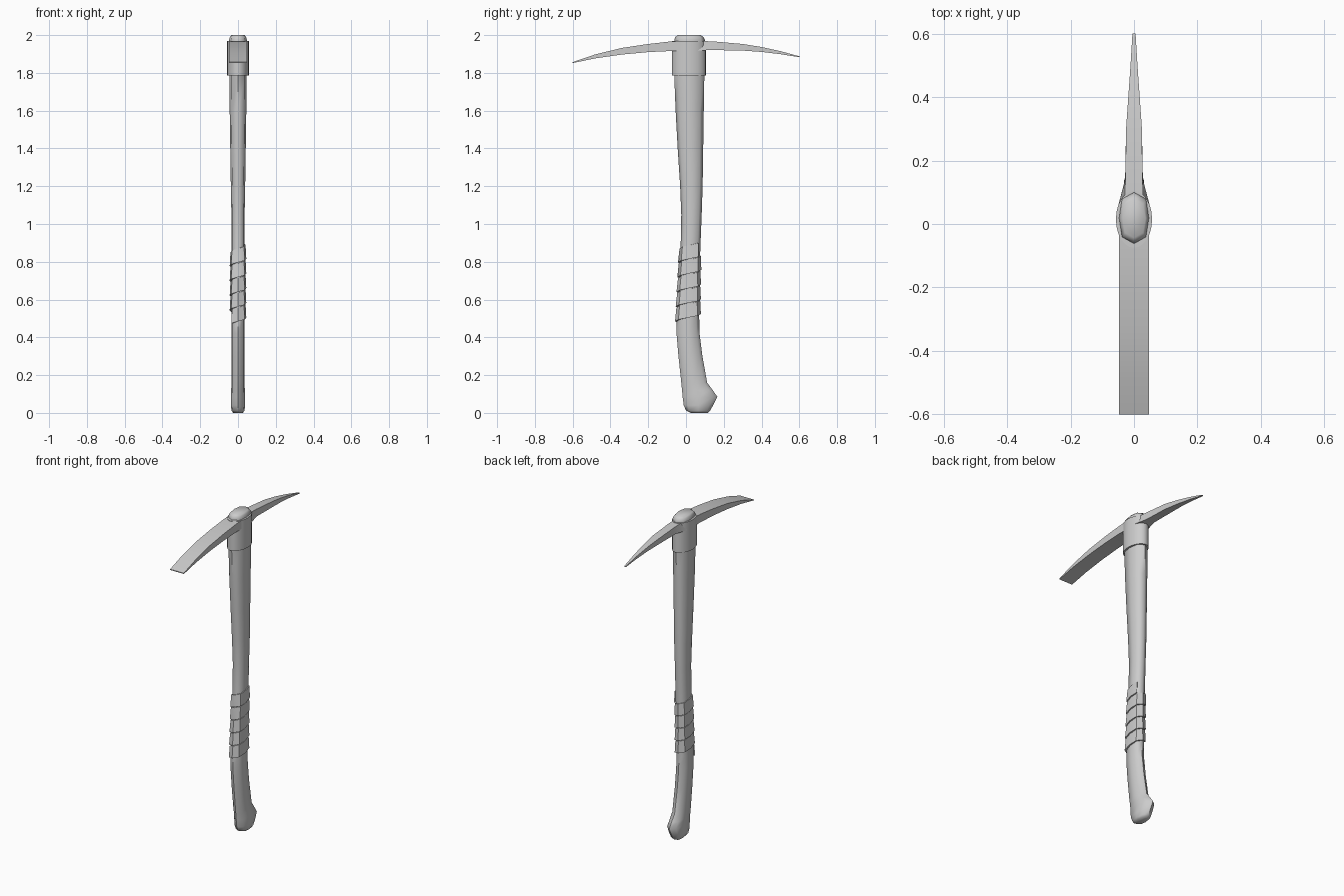
import bpy, bmesh, math

if "Cube" in bpy.data.objects:
    bpy.data.objects.remove(bpy.data.objects["Cube"])

# Unit eight-sided cross-section, counter-clockwise from front left
OCT = [(-.8, -.74), (0, -1), (.8, -.74), (1, 0), (.8, .74), (0, 1), (-.8, .74), (-1, 0)]

# Handle profile: z, back-edge y, front-edge y, half width
PROFILE = [(0, .025, .115, .026), (.012, .0, .128, .034), (.04, -.012, .143, .038),
           (.085, -.018, .166, .038), (.12, -.021, .142, .036), (.16, -.025, .112, .035),
           (.3, -.04, .087, .035), (.42, -.05, .072, .035), (.5, -.049, .07, .035),
           (.7, -.038, .07, .035), (.9, -.028, .077, .035), (1.05, -.025, .083, .035),
           (1.2, -.031, .088, .038), (1.4, -.044, .091, .041), (1.6, -.055, .094, .044),
           (1.78, -.062, .097, .046), (1.975, -.062, .1, .047), (1.99, -.057, .093, .043),
           (2.0, -.043, .078, .036)]


def make(name, rings, closed=True, angle=30):
    """Loft a list of equal-length point rings into a mesh."""
    bm = bmesh.new()
    vs = [[bm.verts.new(p) for p in r] for r in rings]
    n = len(vs[0])
    for a, b in zip(vs, vs[1:]):
        for i in range(n):
            j = (i + 1) % n
            bm.faces.new((a[i], a[j], b[j], b[i]))
    if closed:
        bm.faces.new(vs[0][::-1])
        bm.faces.new(vs[-1])
    bmesh.ops.recalc_face_normals(bm, faces=bm.faces)
    me = bpy.data.meshes.new(name)
    bm.to_mesh(me)
    bm.free()
    ob = bpy.data.objects.new(name, me)
    bpy.context.collection.objects.link(ob)
    bpy.ops.object.select_all(action='DESELECT')
    ob.select_set(True)
    bpy.context.view_layer.objects.active = ob
    bpy.ops.object.shade_smooth_by_angle(angle=math.radians(angle))
    return ob


def surface(z, k, off=0):
    """Point on the handle at height z and corner k, pushed out by off."""
    for a, b in zip(PROFILE, PROFILE[1:]):
        if z <= b[0]:
            break
    t = (z - a[0]) / (b[0] - a[0])
    y0, y1, w = (a[i] + (b[i] - a[i]) * t for i in (1, 2, 3))
    u, v = OCT[k % 8]
    return (u * (w + off), (y0 + y1) / 2 + v * ((y1 - y0) / 2 + off), z)


# Wooden handle
make("handle", [[surface(p[0], k) for k in range(8)] for p in PROFILE], angle=58)

# Spiral grip wrap, lower edge standing proud
wrap = []
for k in range(37):
    z = .475 + k * .078 / 8
    wrap.append([surface(z, k, -.003), surface(z, k, .009),
                 surface(z + .073, k, .005), surface(z + .073, k, -.003)])
make("grip_wrap", wrap, angle=50)

# Metal collar around the handle top
N = 24
collar = []
for z in (1.785, 1.97):
    collar.append([(.057 * math.cos(i * math.tau / N), .015 + .09 * math.sin(i * math.tau / N), z)
                   for i in range(N)])
make("head_collar", collar)


def blade(name, sections):
    """Sections: y, top z, bottom z, half width at top, half width at bottom."""
    make(name, [[(-wt, y, t), (wt, y, t), (wb, y, b), (-wb, y, b)]
                for y, t, b, wt, wb in sections])


# Flat adze blade at the front
blade("adze_blade", [(0, 1.969, 1.915, .047, .047), (-.075, 1.967, 1.916, .047, .047),
                     (-.2, 1.953, 1.91, .047, .047), (-.34, 1.932, 1.897, .047, .047),
                     (-.48, 1.898, 1.877, .047, .047), (-.6, 1.857, 1.852, .047, .047)])

# Pointed pick at the back
blade("pick_point", [(.05, 1.969, 1.918, .03, .052), (.14, 1.967, 1.921, .027, .028),
                     (.3, 1.953, 1.918, .025, .025), (.4, 1.937, 1.911, .018, .018),
                     (.5, 1.915, 1.899, .011, .011), (.6, 1.888, 1.883, .005, .005)])
